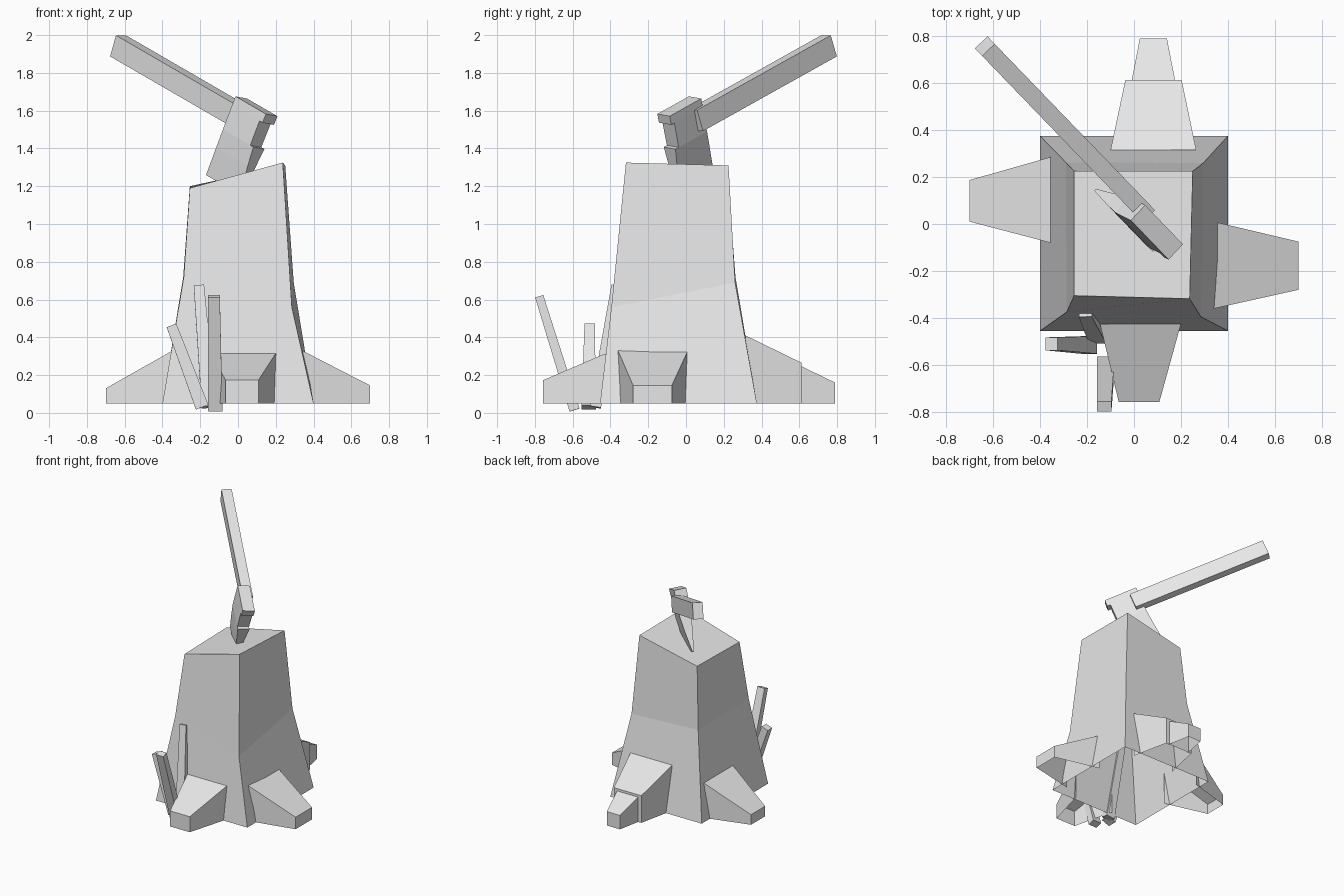
import bpy
import bmesh
from mathutils import Vector

cube = bpy.data.objects.get("Cube")
if cube:
    bpy.data.objects.remove(cube, do_unlink=True)

grey = bpy.data.materials.new("plain_grey")
grey.use_nodes = True
grey.diffuse_color = (0.8, 0.8, 0.8, 1)
grey.node_tree.nodes["Principled BSDF"].inputs["Base Color"].default_value = (0.8, 0.8, 0.8, 1)

GROUND = 0.05


def loft(name, rings, cap_start=True, cap_end=True, skip=None):
    """Join four-sided rings in order; skip leaves one side open."""
    bm = bmesh.new()
    loops = [[bm.verts.new(p) for p in ring] for ring in rings]
    for a, b in zip(loops, loops[1:]):
        for i in range(4):
            if i != skip:
                j = (i + 1) % 4
                bm.faces.new((a[i], a[j], b[j], b[i]))
    if cap_start:
        bm.faces.new(loops[0][::-1])
    if cap_end:
        bm.faces.new(loops[-1])
    bmesh.ops.recalc_face_normals(bm, faces=bm.faces)
    mesh = bpy.data.meshes.new(name)
    bm.to_mesh(mesh)
    bm.free()
    mesh.materials.append(grey)
    obj = bpy.data.objects.new(name, mesh)
    bpy.context.collection.objects.link(obj)
    return obj


# Stump: flared base, uneven middle, slanted cut on top, open underneath
loft("stump", [
    [(-0.4, -0.455, GROUND), (0.4, -0.455, GROUND), (0.4, 0.375, GROUND), (-0.4, 0.375, GROUND)],
    [(-0.287, -0.375, 0.72), (0.285, -0.395, 0.56), (0.295, 0.26, 0.69), (-0.29, 0.262, 0.72)],
    [(-0.255, -0.305, 1.19), (0.237, -0.318, 1.325), (0.25, 0.225, 1.31), (-0.255, 0.225, 1.2)],
], cap_start=False)


# Roots: tapering wedges, each station is (distance out, side low, side high, height)
def root(name, axis, sign, stations):
    rings = []
    for out, low, high, top in stations:
        ring = []
        for side, z in ((low, GROUND), (high, GROUND), (high, top), (low, top)):
            ring.append((sign * out, side, z) if axis == "x" else (side, sign * out, z))
        rings.append(ring)
    loft(name, rings, cap_start=False, skip=0)


root("left_root", "x", 1, [(0.34, -0.36, 0.01, 0.33), (0.7, -0.28, -0.075, 0.145)])
root("right_root", "x", -1, [(0.355, -0.08, 0.285, 0.325), (0.7, 0.01, 0.187, 0.13)])
root("front_root", "y", -1, [(0.425, -0.145, 0.2, 0.315), (0.757, -0.065, 0.108, 0.173)])
root("back_root", "y", 1, [(0.315, -0.1, 0.265, 0.41), (0.612, -0.037, 0.203, 0.265)])
root("back_root_tip", "y", 1, [(0.6, -0.012, 0.177, 0.252), (0.79, 0.025, 0.14, 0.16)])


# Sprouts: slim leaning stalks, narrower at the tip
def sprout(name, base, tip, base_size, tip_size):
    base, tip = Vector(base), Vector(tip)
    lean = (tip - base).normalized()
    across = Vector((1, 0, 0))
    across = (across - lean * across.dot(lean)).normalized()
    depth = lean.cross(across)
    rings = []
    for centre, (w, d) in ((base, base_size), (tip, tip_size)):
        rings.append([centre + across * w / 2 * i + depth * d / 2 * j
                      for i, j in ((-1, -1), (1, -1), (1, 1), (-1, 1))])
    loft(name, rings)


sprout("front_sprout", (-0.12, -0.59, 0.015), (-0.127, -0.777, 0.617), (0.075, 0.055), (0.062, 0.045))
sprout("side_sprout", (-0.19, -0.515, 0.03), (-0.352, -0.51, 0.463), (0.07, 0.075), (0.055, 0.055))
sprout("back_sprout", (-0.155, -0.48, 0.03), (-0.207, -0.38, 0.675), (0.075, 0.06), (0.055, 0.03))

# Axe directions: along the handle, up across it, and sideways
along = Vector((-0.644, 0.668, 0.373)).normalized()
side = along.cross(Vector((0, 0, 1))).normalized()
up = side.cross(along).normalized()

# Axe handle: straight rectangular bar
grip_end = Vector((-0.635, 0.757, 1.943))
loft("axe_handle", [
    [c + side * 0.037 * i + up * 0.06 * j for i, j in ((-1, -1), (1, -1), (1, 1), (-1, 1))]
    for c in (grip_end, grip_end - along * 1.06)])

# Axe head: slightly rolled block with a notched back and a thin cutting edge
head_up = (up + side * 0.14).normalized()
head_side = along.cross(head_up).normalized()
corner = Vector((0.017, 0.048, 1.67))
rings = []
for drop, start, end, half in (
        (0, 0, 0.25, 0.045), (0.05, 0, 0.25, 0.045), (0.05, 0, 0.225, 0.045),
        (0.19, 0, 0.225, 0.043), (0.19, 0, 0.25, 0.043),
        (0.3, -0.01, 0.25, 0.03), (0.46, -0.03, 0.25, 0.005)):
    rings.append([corner - head_up * drop - along * q + head_side * half * s
                  for q, s in ((start, -1), (end, -1), (end, 1), (start, 1))])
loft("axe_head", rings)
